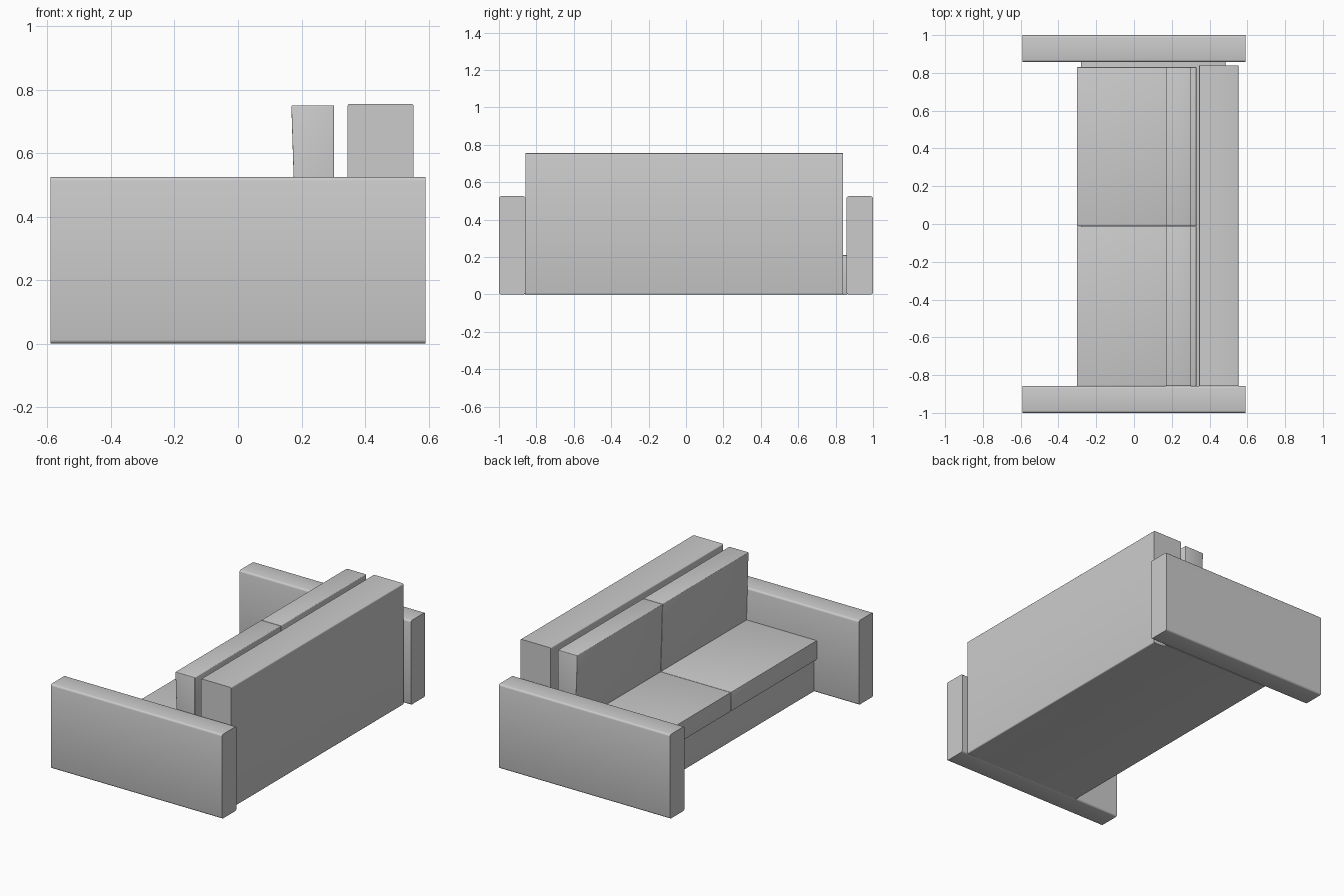
import bpy
import bmesh
import math

cube = bpy.data.objects.get("Cube")
if cube:
    bpy.data.objects.remove(cube, do_unlink=True)

fabric = bpy.data.materials.new("grey_fabric")
fabric.use_nodes = True
GREY = (0.6, 0.6, 0.6, 1)
fabric.diffuse_color = GREY
fabric.node_tree.nodes["Principled BSDF"].inputs["Base Color"].default_value = GREY


def block(name, x, y, z, bevel, long_axis=None, lean=0):
    """Box from (min, max) ranges; bevels all edges or only those along one axis."""
    bm = bmesh.new()
    bmesh.ops.create_cube(bm, size=1)
    for v in bm.verts:
        v.co = [r[0] if c < 0 else r[1] for c, r in zip(v.co, (x, y, z))]
    # lean pulls the lower front edge back
    for v in bm.verts:
        if v.co.z == min(w.co.z for w in bm.verts) and v.co.x < sum(x) / 2:
            v.co.x += lean
    edges = [e for e in bm.edges if long_axis is None
             or abs((e.verts[0].co - e.verts[1].co).normalized()[long_axis]) > 0.9]
    bmesh.ops.bevel(bm, geom=edges, offset=bevel, segments=3, profile=0.5,
                    affect='EDGES')
    mesh = bpy.data.meshes.new(name)
    bm.to_mesh(mesh)
    bm.free()
    mesh.materials.append(fabric)
    obj = bpy.data.objects.new(name, mesh)
    bpy.context.collection.objects.link(obj)
    bpy.ops.object.select_all(action='DESELECT')
    obj.select_set(True)
    bpy.context.view_layer.objects.active = obj
    bpy.ops.object.shade_smooth_by_angle(angle=math.radians(40))
    return obj


# Arms, rounded along their length
block("front_arm", (-0.59, 0.59), (-1, -0.858), (0, 0.525), 0.012, 0)
block("rear_arm", (-0.59, 0.59), (0.858, 1), (0, 0.525), 0.012, 0)

# Base and backrest
block("base", (-0.28, 0.485), (-0.862, 0.862), (0, 0.21), 0.006, 1)
block("backrest", (0.345, 0.553), (-0.858, 0.84), (0, 0.755), 0.007, 1)

# Paired seat and back cushions
for side, span in (("front", (-0.858, -0.012)), ("rear", (-0.011, 0.83))):
    block(side + "_seat_cushion", (-0.302, 0.33), span, (0.207, 0.326), 0.003)
    block(side + "_back_cushion", (0.168, 0.303), span, (0.31, 0.75), 0.004, lean=0.014)
